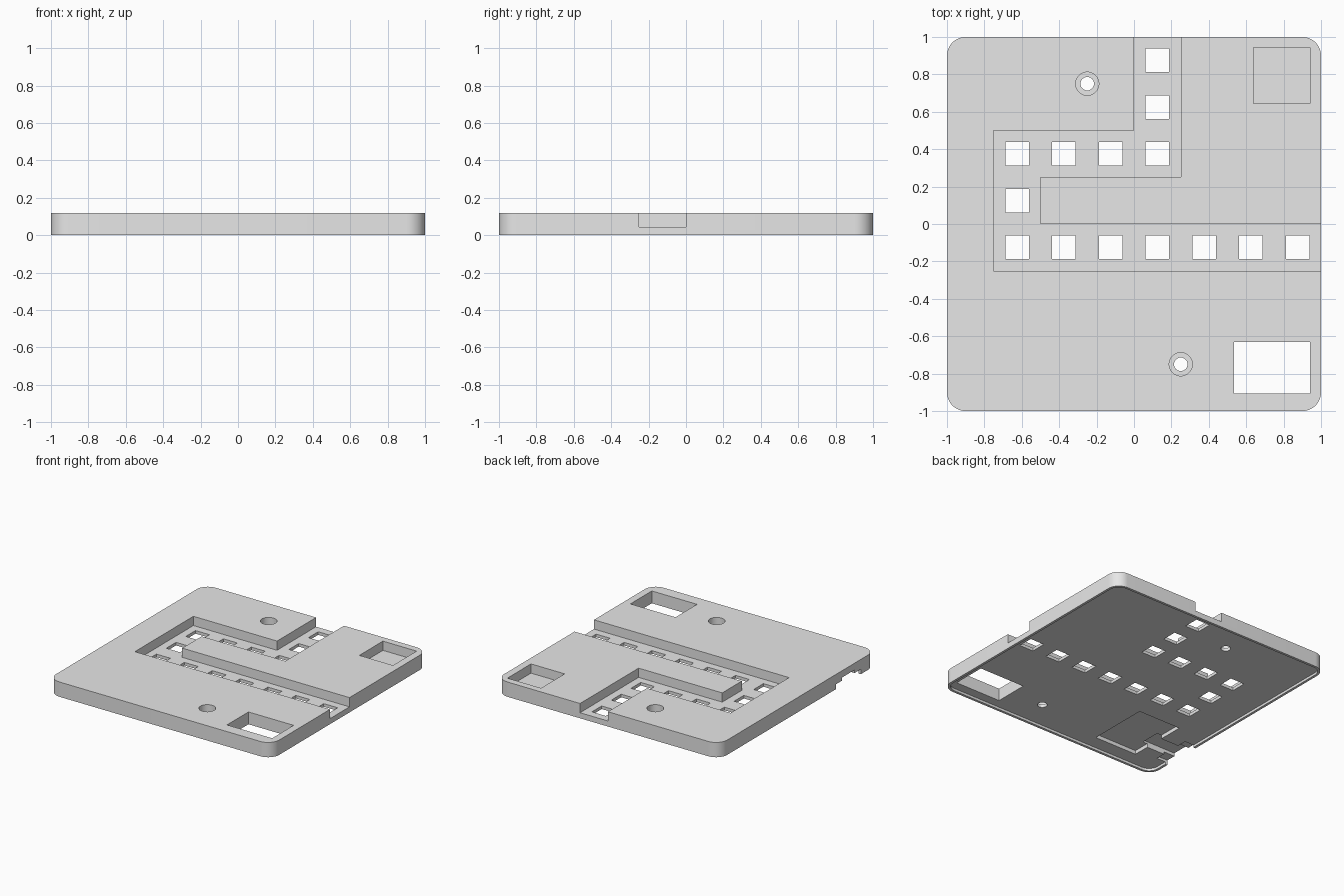
import bpy, bmesh, math

if "Cube" in bpy.data.objects:
    bpy.data.objects.remove(bpy.data.objects["Cube"], do_unlink=True)

HEIGHT = 0.12
FLOOR = 0.045      # level of channel floor and top pockets
UNDER = 0.02       # depth of the hollow underside
BELOW, ABOVE = -0.05, 0.2

grey = bpy.data.materials.new("plain_grey")
grey.use_nodes = True
grey.diffuse_color = (0.8, 0.8, 0.8, 1)
grey.node_tree.nodes["Principled BSDF"].inputs["Base Color"].default_value = (0.8, 0.8, 0.8, 1)


def rect(x0, x1, y0, y1):
    return [(x0, y0), (x1, y0), (x1, y1), (x0, y1)]


def circle(cx, cy, r, n=48):
    return [(cx + r * math.cos(math.tau * i / n), cy + r * math.sin(math.tau * i / n))
            for i in range(n)]


def rounded_square(half, r, steps=12):
    pts = []
    for k, (sx, sy) in enumerate([(1, 1), (-1, 1), (-1, -1), (1, -1)]):
        for i in range(steps + 1):
            a = math.pi / 2 * (k + i / steps)
            pts.append((sx * (half - r) + r * math.cos(a), sy * (half - r) + r * math.sin(a)))
    return pts


def prism(name, profiles, z0, z1):
    """Extrude one or more separate outlines from z0 up to z1."""
    bm = bmesh.new()
    for pts in profiles:
        low = [bm.verts.new((x, y, z0)) for x, y in pts]
        high = [bm.verts.new((x, y, z1)) for x, y in pts]
        bm.faces.new(low[::-1])
        bm.faces.new(high)
        for i in range(len(pts)):
            j = (i + 1) % len(pts)
            bm.faces.new((low[i], low[j], high[j], high[i]))
    bmesh.ops.recalc_face_normals(bm, faces=bm.faces)
    mesh = bpy.data.meshes.new(name)
    bm.to_mesh(mesh)
    bm.free()
    mesh.materials.append(grey)
    obj = bpy.data.objects.new(name, mesh)
    bpy.context.collection.objects.link(obj)
    return obj


plate = prism("base_plate", [rounded_square(1, 0.1)], 0, HEIGHT)
bpy.ops.object.select_all(action='DESELECT')
plate.select_set(True)
bpy.context.view_layer.objects.active = plate


def cut(name, profiles, z0, z1):
    cutter = prism(name, profiles, z0, z1)
    cutter.hide_render = True
    mod = plate.modifiers.new(name, 'BOOLEAN')
    mod.operation = 'DIFFERENCE'
    mod.solver = 'EXACT'
    mod.object = cutter
    bpy.ops.object.modifier_apply(modifier=mod.name)
    bpy.data.objects.remove(cutter, do_unlink=True)


# Winding channel, open at the back and at the left edge
channel = [(0, 1.1), (0, 0.5), (-0.75, 0.5), (-0.75, -0.25), (1.1, -0.25),
           (1.1, 0), (-0.5, 0), (-0.5, 0.25), (0.25, 0.25), (0.25, 1.1)]
cut("channel", [channel], FLOOR, ABOVE)

# Shallow hollow underneath, leaving a thin rim
cut("underside", [rounded_square(0.98, 0.08)], BELOW, UNDER)

# Square windows along the channel
centres = [(-0.625 + 0.25 * i, -0.125) for i in range(7)]
centres += [(-0.625, 0.125)]
centres += [(-0.625 + 0.25 * i, 0.375) for i in range(4)]
centres += [(0.125, 0.625), (0.125, 0.875)]
w = 0.0625
cut("windows", [rect(x - w, x + w, y - w, y + w) for x, y in centres], BELOW, ABOVE)

# Rectangular opening and square pocket
cut("opening", [rect(0.535, 0.94, -0.905, -0.63)], BELOW, ABOVE)
cut("top_pocket", [rect(0.638, 0.94, 0.643, 0.945)], FLOOR, ABOVE)

# Counterbored screw holes
screws = [(-0.25, 0.75), (0.25, -0.75)]
cut("counterbores", [circle(x, y, 0.062) for x, y in screws], FLOOR, ABOVE)
cut("screw_holes", [circle(x, y, 0.036) for x, y in screws], BELOW, ABOVE)

# Pocket underneath with a stepped slot to the right edge
cut("under_pocket", [rect(-0.74, -0.36, -0.865, -0.365)], BELOW, 0.05)
cut("wide_slot", [rect(-1.1, -0.9, -0.81, -0.49)], BELOW, 0.04)
cut("deep_slot", [rect(-1.1, -0.7, -0.73, -0.57)], BELOW, 0.065)

bpy.ops.object.shade_smooth_by_angle(angle=math.radians(30))
